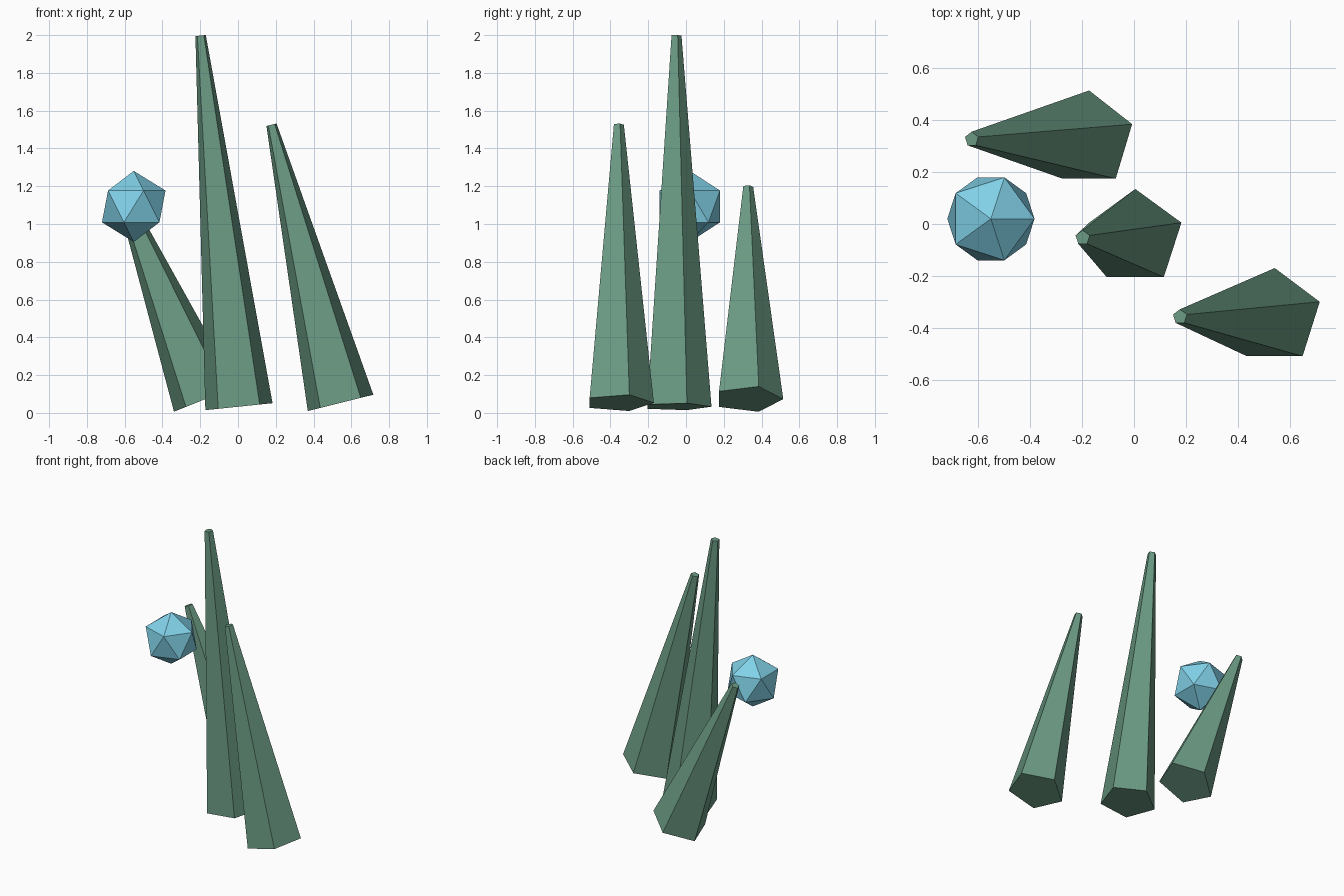
import bpy
from math import radians
from mathutils import Matrix, Vector

cube = bpy.data.objects.get("Cube")
if cube:
    bpy.data.objects.remove(cube, do_unlink=True)


def make_material(name, color):
    mat = bpy.data.materials.new(name)
    mat.use_nodes = True
    mat.diffuse_color = color
    mat.node_tree.nodes["Principled BSDF"].inputs["Base Color"].default_value = color
    return mat


green = make_material("sage green", (0.145, 0.32, 0.225, 1))
blue = make_material("sky blue", (0.225, 0.65, 0.82, 1))


def leaning_spike(name, base, length, lean):
    """Five-sided tapered spike rising from its base centre, leaning to -x."""
    turn = Matrix.Rotation(radians(-lean), 4, 'Y')
    center = Vector(base) + turn @ Vector((0, 0, length / 2))
    bpy.ops.mesh.primitive_cone_add(vertices=5, radius1=0.188, radius2=0.029,
                                    depth=length, location=center,
                                    rotation=(0, radians(-lean), 0))
    spike = bpy.context.object
    spike.name = name
    spike.data.materials.append(green)


# Three leaning spikes
leaning_spike("tall_spike", (0.005, -0.053, 0.033), 1.975, 5.9)
leaning_spike("middle_spike", (0.543, -0.358, 0.053), 1.517, 13.95)
leaning_spike("short_spike", (-0.173, 0.327, 0.073), 1.21, 22)

# Faceted floating ball
bpy.ops.mesh.primitive_ico_sphere_add(subdivisions=1, radius=0.188,
                                      location=(-0.552, 0.02, 1.093))
ball = bpy.context.object
ball.name = "faceted_ball"
ball.data.materials.append(blue)
